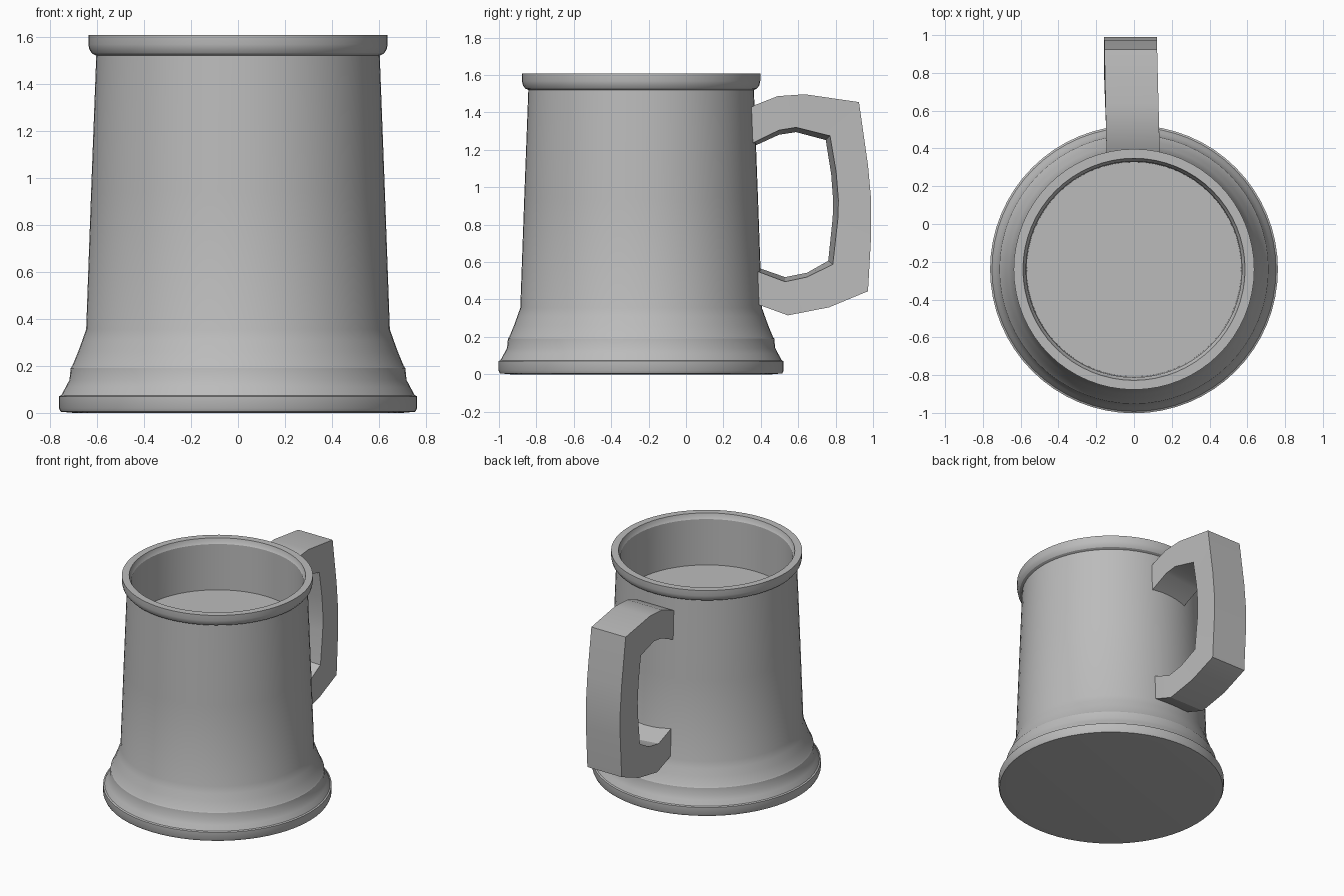
import bpy, bmesh, math

if "Cube" in bpy.data.objects:
    bpy.data.objects.remove(bpy.data.objects["Cube"], do_unlink=True)

BODY_Y = -0.24

pewter = bpy.data.materials.new("grey_pewter")
pewter.use_nodes = True
grey = (0.5, 0.5, 0.5, 1)
pewter.diffuse_color = grey
pewter.node_tree.nodes["Principled BSDF"].inputs["Base Color"].default_value = grey


def finish(name, bm, angle):
    bmesh.ops.recalc_face_normals(bm, faces=bm.faces)
    mesh = bpy.data.meshes.new(name)
    bm.to_mesh(mesh)
    bm.free()
    mesh.materials.append(pewter)
    obj = bpy.data.objects.new(name, mesh)
    bpy.context.collection.objects.link(obj)
    bpy.ops.object.select_all(action="DESELECT")
    obj.select_set(True)
    bpy.context.view_layer.objects.active = obj
    bpy.ops.object.shade_smooth_by_angle(angle=math.radians(angle))
    return obj


def lathe(name, profile, segments=64):
    """Spin an open (radius, z) profile and cap both ends."""
    bm = bmesh.new()
    rings = []
    for r, z in profile:
        rings.append([bm.verts.new((r * math.cos(a), BODY_Y + r * math.sin(a), z))
                      for a in (math.tau * i / segments for i in range(segments))])
    for low, high in zip(rings, rings[1:]):
        for i in range(segments):
            j = (i + 1) % segments
            bm.faces.new((low[i], low[j], high[j], high[i]))
    bm.faces.new(rings[0])
    bm.faces.new(rings[-1])
    return finish(name, bm, 28)


# Mug body: flared foot, tapering wall, rolled rim, inner wall and inner floor
lathe("mug_body", [
    (0.70, 0), (0.755, 0.005), (0.762, 0.02), (0.762, 0.07), (0.752, 0.075),
    (0.733, 0.11), (0.717, 0.14), (0.712, 0.19), (0.705, 0.2), (0.68, 0.26),
    (0.662, 0.31), (0.646, 0.355), (0.625, 0.94), (0.603, 1.52),
    (0.62, 1.528), (0.632, 1.545), (0.637, 1.568), (0.637, 1.608),
    (0.588, 1.608), (0.582, 1.585), (0.572, 1.57), (0.568, 1.235),
])

# Handle: outer outline paired with the inner outline, from top to bottom (y, z)
outer = [(0.335, 1.42), (0.37, 1.44), (0.49, 1.487), (0.636, 1.497), (0.925, 1.455),
         (0.973, 1.118), (0.99, 0.93), (0.99, 0.743), (0.973, 0.444),
         (0.765, 0.358), (0.545, 0.315), (0.396, 0.369), (0.36, 0.39)]
inner = [(0.335, 1.225), (0.374, 1.245), (0.497, 1.305), (0.588, 1.32), (0.77, 1.275),
         (0.803, 1.08), (0.815, 0.93), (0.812, 0.83), (0.785, 0.588),
         (0.647, 0.52), (0.53, 0.495), (0.396, 0.545), (0.36, 0.56)]


def handle():
    bm = bmesh.new()
    rows = []
    for (oy, oz), (iy, iz) in zip(outer, inner):
        right_x = -0.145 - 0.02 * (oy - 0.35)
        left_x = 0.137 - 0.025 * (oy - 0.35)
        # The opening narrows slightly toward the right side
        ny, nz = iy - 0.58, iz - 0.9
        narrow_y, narrow_z = 0.58 + ny * (0.88 if iy > 0.7 else 1), 0.9 + nz * 0.94
        rows.append([bm.verts.new(p) for p in (
            (left_x, oy, oz), (right_x, oy, oz),
            (right_x, narrow_y, narrow_z), (left_x, iy, iz))])
    for a, b in zip(rows, rows[1:]):
        for i in range(4):
            j = (i + 1) % 4
            bm.faces.new((a[i], a[j], b[j], b[i]))
    bm.faces.new(rows[0])
    bm.faces.new(rows[-1])
    return finish("handle", bm, 30)


handle()
